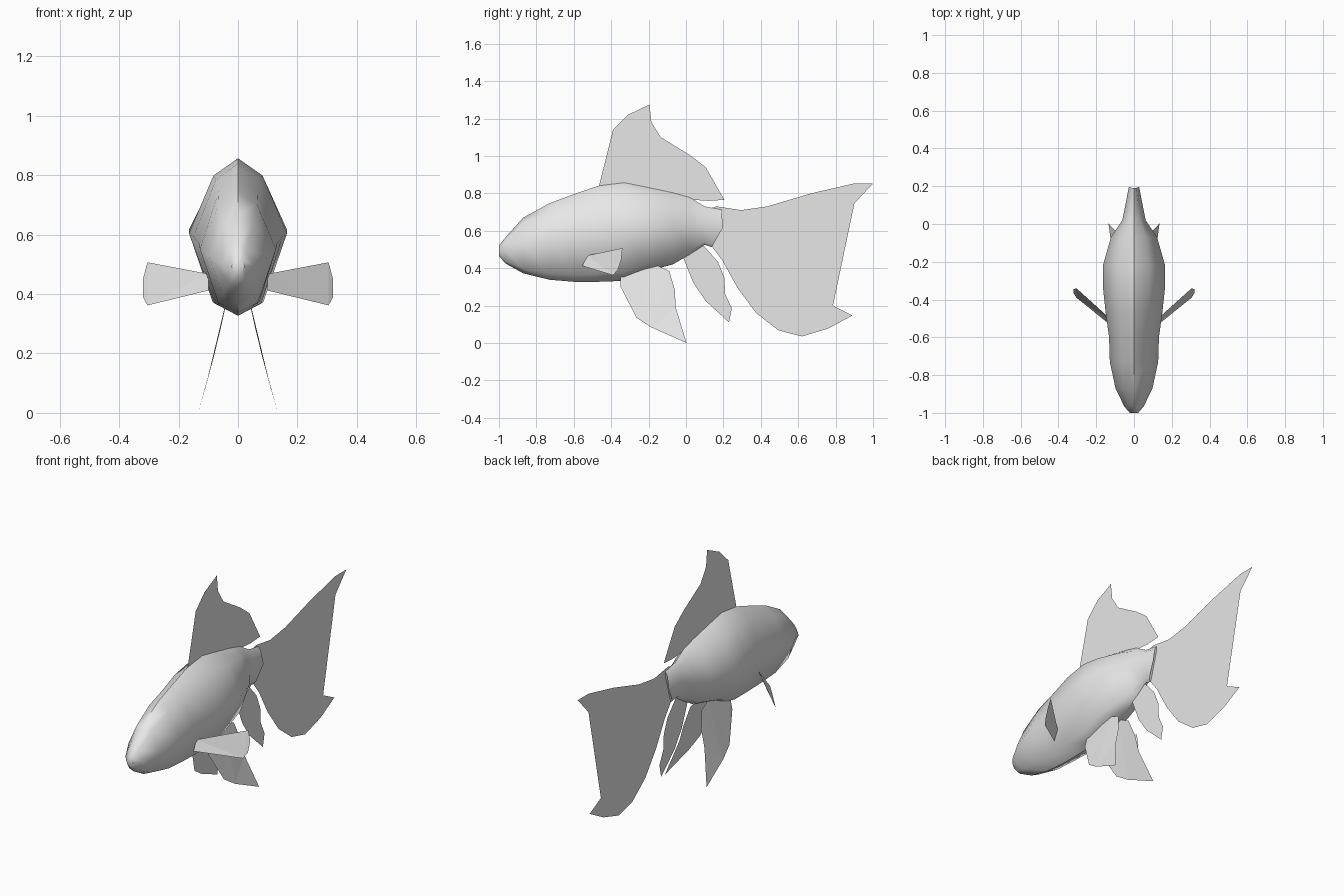
import bpy, bmesh, math

grey = bpy.data.materials.new("plain grey")
grey.diffuse_color = (0.8, 0.8, 0.8, 1)


def make(name, bm):
    bmesh.ops.recalc_face_normals(bm, faces=bm.faces[:])
    me = bpy.data.meshes.new(name)
    bm.to_mesh(me)
    bm.free()
    me.materials.append(grey)
    ob = bpy.data.objects.new(name, me)
    bpy.context.collection.objects.link(ob)
    return ob


def fin(name, points):
    # single-sided sheet outline
    bm = bmesh.new()
    f = bm.faces.new([bm.verts.new(p) for p in points])
    bmesh.ops.triangulate(bm, faces=[f])
    return make(name, bm)


# Body: eight-sided rings (y, bottom z, top z, half width), lofted nose to tail
RINGS = [(-1.0, 0.465, 0.52, 0.022), (-0.965, 0.425, 0.565, 0.052),
         (-0.87, 0.372, 0.67, 0.098), (-0.73, 0.338, 0.747, 0.128),
         (-0.6, 0.327, 0.795, 0.132), (-0.47, 0.327, 0.84, 0.15),
         (-0.33, 0.332, 0.857, 0.165), (-0.22, 0.38, 0.835, 0.165),
         (-0.07, 0.42, 0.803, 0.122), (0.02, 0.473, 0.778, 0.062),
         (0.10, 0.525, 0.73, 0.046)]
SECTION = [(0, 1), (0.5, 0.89), (1, 0.52), (0.52, 0.08),
           (0, 0), (-0.52, 0.08), (-1, 0.52), (-0.5, 0.89)]
bm = bmesh.new()
loops = [[bm.verts.new((w * sx, y, lo + (hi - lo) * sz)) for sx, sz in SECTION]
         for y, lo, hi, w in RINGS]
# Slanted tail root, rearmost at mid height
loops.append([bm.verts.new((0.027 * sx, 0.137 + 0.06 * min(1, sz / 0.52)
                            - 0.014 * max(0, sz - 0.52), 0.512 + 0.2 * sz))
              for sx, sz in SECTION])
for a, b in zip(loops, loops[1:]):
    for i in range(8):
        j = (i + 1) % 8
        bm.faces.new((a[i], a[j], b[j], b[i]))
bm.faces.new(loops[0])
bm.faces.new(loops[-1])
body = make("body", bm)
bpy.context.view_layer.objects.active = body
body.select_set(True)
bpy.ops.object.shade_smooth_by_angle(angle=math.radians(50))

# Fins on the centre plane, outlines as (y, z)
DORSAL = [(-0.47, 0.82), (-0.39, 1.14), (-0.31, 1.22), (-0.195, 1.275),
          (-0.185, 1.18), (-0.135, 1.10), (0.02, 1.005), (0.105, 0.94),
          (0.205, 0.765), (0.12, 0.76), (0.04, 0.765), (-0.02, 0.78),
          (-0.16, 0.79), (-0.31, 0.82)]
TAIL = [(0.13, 0.72), (0.165, 0.73), (0.295, 0.71), (0.435, 0.73), (0.67, 0.80),
        (0.90, 0.853), (1.0, 0.853), (0.90, 0.745), (0.725, 0.595),
        (0.595, 0.515), (0.62, 0.325), (0.71, 0.24), (0.795, 0.195),
        (0.89, 0.147), (0.76, 0.077), (0.62, 0.035), (0.495, 0.067),
        (0.375, 0.16), (0.275, 0.295), (0.195, 0.44), (0.135, 0.52)]
ANAL = [(-0.015, 0.455), (0.04, 0.32), (0.105, 0.225), (0.23, 0.11),
        (0.245, 0.185), (0.21, 0.26), (0.205, 0.35), (0.17, 0.435),
        (0.09, 0.525), (0.03, 0.52)]
for name, outline in (("dorsal_fin", DORSAL), ("tail_fin", TAIL), ("anal_fin", ANAL)):
    fin(name, [(0, y, z) for y, z in outline])

# Paired fins: pelvic sheets splay outward as they drop, pectorals sweep back
PELVIC = [(-0.35, 0.38), (-0.35, 0.30), (-0.265, 0.135), (-0.185, 0.083),
          (0.003, 0.0), (-0.055, 0.19), (-0.06, 0.285), (-0.09, 0.385),
          (-0.165, 0.42)]
PECTORAL = [(0.10, -0.525, 0.468), (0.305, -0.34, 0.507), (0.32, -0.345, 0.45),
            (0.32, -0.365, 0.39), (0.305, -0.39, 0.362), (0.10, -0.555, 0.412)]
for side, s in (("left", 1), ("right", -1)):
    fin(side + "_pelvic_fin",
        [(s * (0.135 - 0.31 * z + 0.14 * z * z), y, z) for y, z in PELVIC])
    fin(side + "_pectoral_fin", [(s * x, y, z) for x, y, z in PECTORAL])
